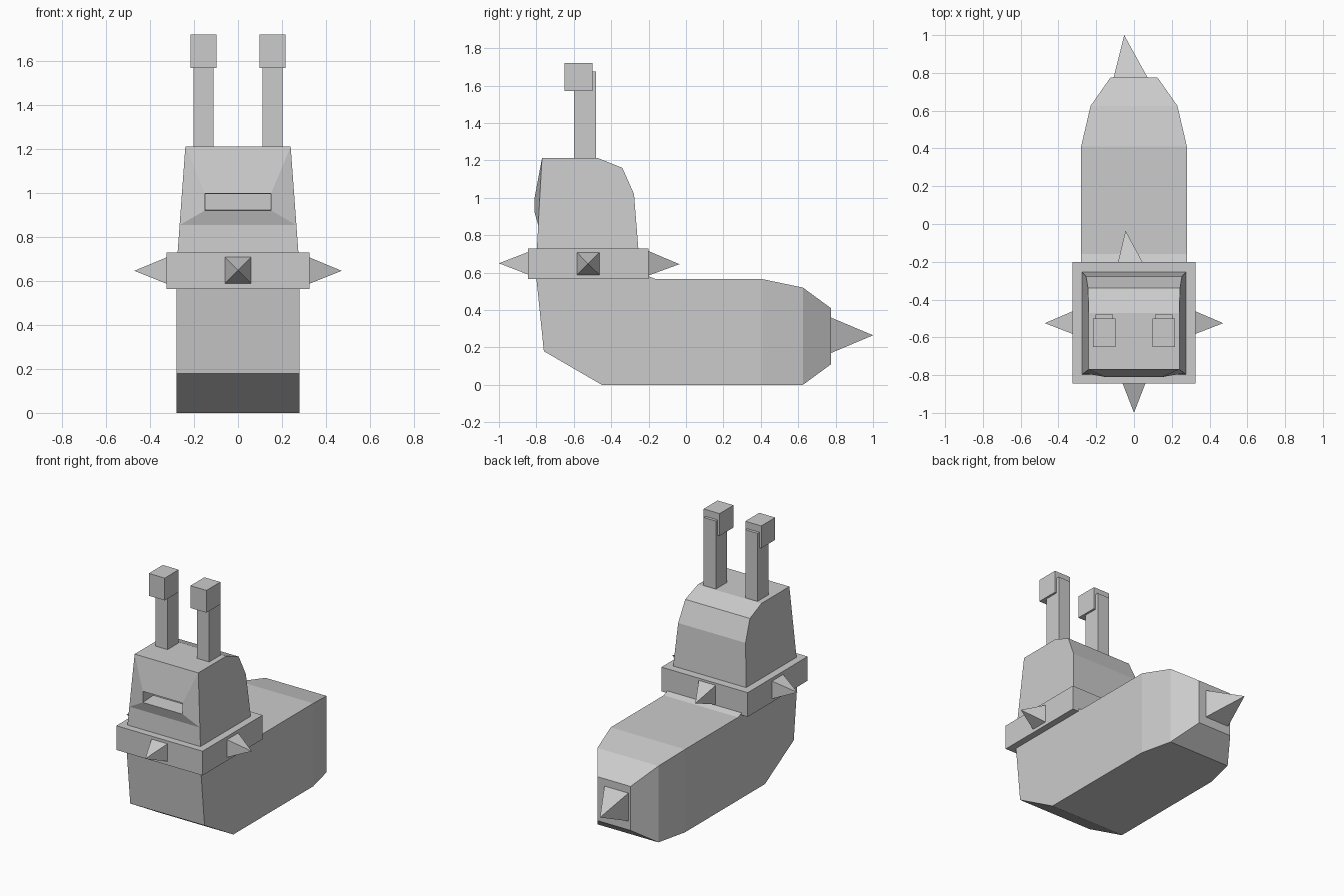
import bpy, bmesh
from mathutils import Vector

if "Cube" in bpy.data.objects:
    bpy.data.objects.remove(bpy.data.objects["Cube"])


def finish(name, bm):
    bmesh.ops.recalc_face_normals(bm, faces=bm.faces)
    mesh = bpy.data.meshes.new(name)
    bm.to_mesh(mesh)
    bm.free()
    obj = bpy.data.objects.new(name, mesh)
    bpy.context.collection.objects.link(obj)
    return obj


def box(name, lo, hi):
    lo, hi = Vector(lo), Vector(hi)
    bm = bmesh.new()
    bmesh.ops.create_cube(bm, size=1)
    for v in bm.verts:
        v.co = Vector([(lo[i] + hi[i]) / 2 + v.co[i] * (hi[i] - lo[i]) for i in range(3)])
    return finish(name, bm)


def spike(name, center, u, v, apex):
    """Four-sided pyramid; u and v are the half-edges of its square base."""
    c, u, v = Vector(center), Vector(u), Vector(v)
    bm = bmesh.new()
    base = [bm.verts.new(p) for p in (c - u - v, c + u - v, c + u + v, c - u + v)]
    tip = bm.verts.new(apex)
    for i in range(4):
        bm.faces.new((base[i], base[(i + 1) % 4], tip))
    return finish(name, bm)


# Body: rectangular sections from chest to tail (half width, bottom y z, top y z)
sections = [(0.28, -0.76, 0.18, -0.80, 0.57),
            (0.28, -0.45, 0.0, -0.20, 0.58),
            (0.28, -0.30, 0.0, -0.16, 0.565),
            (0.28, 0.41, 0.0, 0.41, 0.565),
            (0.23, 0.625, 0.0, 0.625, 0.52),
            (0.125, 0.775, 0.11, 0.775, 0.41)]
bm = bmesh.new()
rings = [[bm.verts.new(p) for p in ((-w, yb, zb), (w, yb, zb), (w, yt, zt), (-w, yt, zt))]
         for w, yb, zb, yt, zt in sections]
for n, (a, b) in enumerate(zip(rings, rings[1:])):
    for i in range(4):
        if (n, i) != (0, 2):  # open where the head joins
            j = (i + 1) % 4
            bm.faces.new((a[i], a[j], b[j], b[i]))
bm.faces.new(rings[0])
bm.faces.new(rings[-1])
finish("body", bm)

# Head: side profile, narrowing towards the crown
profile = [(-0.80, 0.57), (-0.797, 0.73), (-0.79, 0.855), (-0.77, 1.212), (-0.47, 1.212),
           (-0.34, 1.16), (-0.278, 1.02), (-0.255, 0.73), (-0.20, 0.58)]
bm = bmesh.new()
sides = []
for s in (-1, 1):
    sides.append([bm.verts.new((s * min(0.28, 0.275 - 0.073 * (z - 0.73)), y, z))
                  for y, z in profile])
    bm.faces.new(sides[-1])
left, right = sides
strips = [bm.faces.new((left[i], left[i + 1], right[i + 1], right[i]))
          for i in range(len(profile) - 1)]

# Muzzle pushed out to a small mouth slot, then the slot sunk inwards
face = strips[2]
bmesh.ops.inset_individual(bm, faces=[face], thickness=0.05)
for v in face.verts:
    v.co = (0.15 if v.co.x > 0 else -0.15, -0.81, 0.998 if v.co.z > 1.03 else 0.922)
bmesh.ops.inset_individual(bm, faces=[face], thickness=0.001)
for v in face.verts:
    v.co = (0.148 if v.co.x > 0 else -0.148, -0.70, 0.996 if v.co.z > 0.96 else 0.929)
finish("head", bm)

# Collar
box("collar", (-0.325, -0.845, 0.565), (0.325, -0.20, 0.73))

# Collar and tail spikes
spike("front_spike", (0, -0.845, 0.65), (0.06, 0, 0), (0, 0, 0.06), (0, -1.0, 0.65))
spike("back_spike", (-0.02, -0.20, 0.65), (0.064, 0, 0), (0, 0, 0.065), (-0.045, -0.035, 0.645))
spike("tail_spike", (-0.018, 0.775, 0.265), (0.09, 0, 0), (0, 0, 0.095), (-0.052, 1.0, 0.265))

for side, s in (("left", -1), ("right", 1)):
    spike(side + "_spike", (s * 0.325, -0.522, 0.648), (0, 0.06, 0), (0, 0, 0.06),
          (s * 0.472, -0.525, 0.647))
    # Eye stalks and eyes
    x = s * 0.157
    box(side + "_eye_stalk", (x - 0.046, -0.60, 1.19), (x + 0.046, -0.48, 1.675))
    box(side + "_eye", (x - 0.06, -0.65, 1.57), (x + 0.06, -0.50, 1.722))
